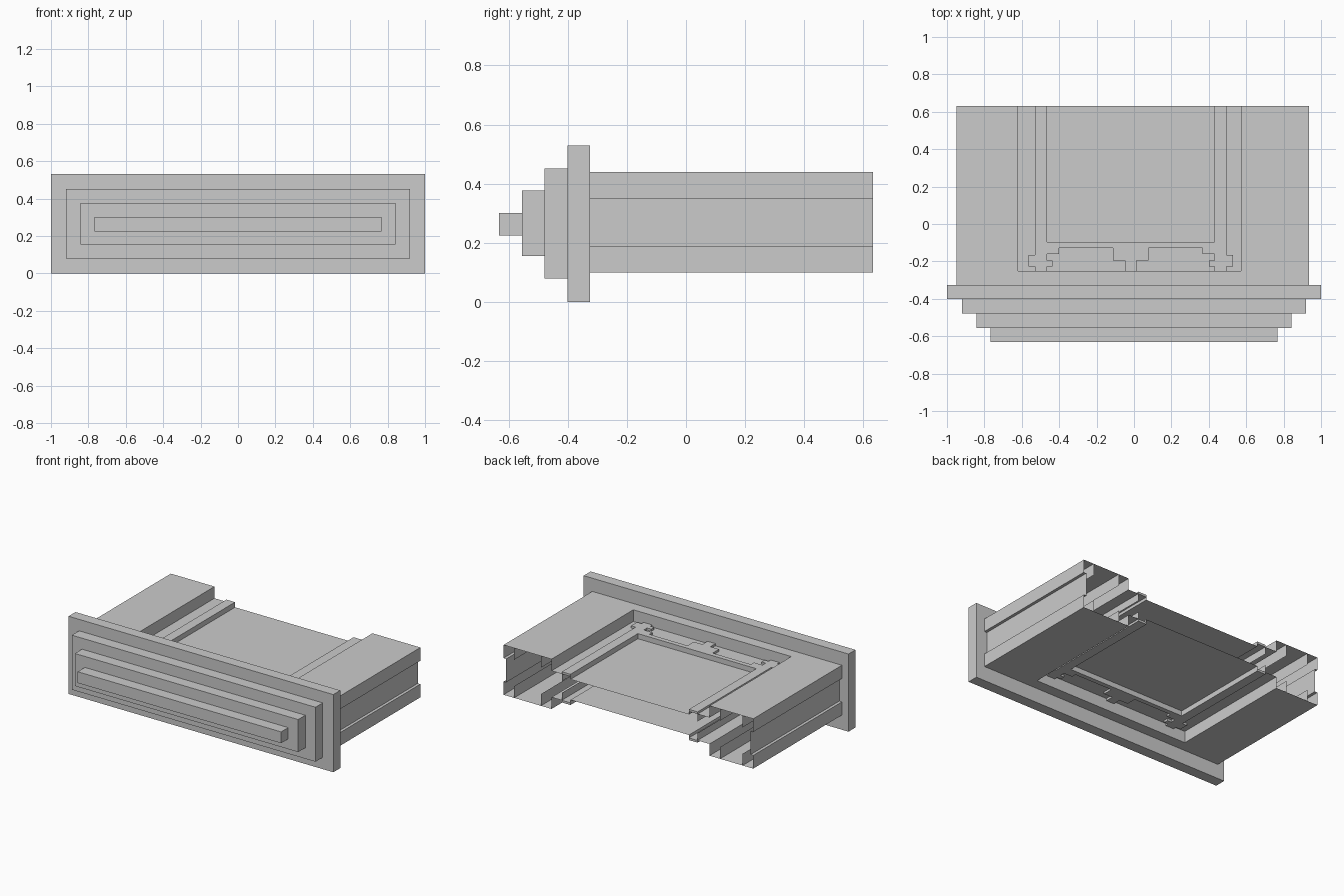
import bpy, bmesh

if "Cube" in bpy.data.objects:
    bpy.data.objects.remove(bpy.data.objects["Cube"])

YB, YF = 0.632, -0.325          # back and front ends of the body
ZM = 0.54                       # bottom half is the top half flipped: z -> ZM - z


def make(name, bm):
    bmesh.ops.remove_doubles(bm, verts=bm.verts, dist=1e-5)
    bmesh.ops.recalc_face_normals(bm, faces=bm.faces)
    me = bpy.data.meshes.new(name)
    bm.to_mesh(me)
    bm.free()
    ob = bpy.data.objects.new(name, me)
    bpy.context.collection.objects.link(ob)
    return ob


def box(name, x, y0, y1, z0, z1):
    bm = bmesh.new()
    bmesh.ops.create_cube(bm, size=1)
    for v in bm.verts:
        v.co = ((2 * x) * v.co.x, (y0 + y1) / 2 + (y1 - y0) * v.co.y,
                (z0 + z1) / 2 + (z1 - z0) * v.co.z)
    make(name, bm)


def face(bm, pts):
    bm.faces.new([bm.verts.new(p) for p in pts])


def run(bm, profile, y0, y1):
    """Sweep an open x/z profile along y as thin sheet."""
    for (xa, za), (xb, zb) in zip(profile, profile[1:]):
        face(bm, [(xa, y0, za), (xb, y0, zb), (xb, y1, zb), (xa, y1, za)])


# Stepped drawer front
box("front_panel", 1.0, -0.40, -0.325, 0.0, 0.53)
box("front_step_large", 0.92, -0.478, -0.40, 0.08, 0.452)
box("front_step_medium", 0.843, -0.555, -0.478, 0.155, 0.377)
box("front_step_small", 0.768, -0.632, -0.555, 0.225, 0.302)

BC, BH = -0.0075, 0.9425        # body centre and half width
OC, OH = -0.0235, 0.5965        # opening
FC, PH = -0.0175, 0.4475        # frame centre, centre panel half width
TOP, SHELF, LIP, PANEL = 0.44, 0.36, 0.375, 0.34
OY, PY = -0.25, -0.095          # front edges of opening and panel

# Right half of the notched frame outline (offset from frame centre, y)
half = [(.03, -.25), (.03, -.195), (.095, -.195), (.095, -.127), (.383, -.127),
        (.383, -.16), (.4475, -.16), (.4475, -.195), (.4175, -.195),
        (.4175, -.228), (.4475, -.228), (.4475, -.25), (.5125, -.25),
        (.5125, -.228), (.5475, -.228), (.5475, -.165), (.5125, -.165),
        (.5125, YB), (PH, YB), (PH, PY)]
outline = half + [(-x, y) for x, y in reversed(half)]


def shell(prefix, flip):
    def finish(name, bm):
        if flip:
            for v in bm.verts:
                v.co.z = ZM - v.co.z
        make(prefix + name, bm)

    # Deck with outer flanges, side walls, and hanging channel strips
    bm = bmesh.new()
    for s in (-1, 1):
        e, o, p = BC + s * BH, OC + s * OH, FC + s * PH
        w = e - s * 0.02
        run(bm, [(w, ZM / 2), (w, 0.35), (e, 0.35), (e, TOP), (o, TOP),
                 (o, SHELF), (p, SHELF), (p, PANEL)], OY, YB)
        run(bm, [(w, ZM / 2), (w, 0.35), (e, 0.35), (e, TOP)], YF, OY)
        for x, top, low in ((e - s * 0.08, TOP, 0.36), (o + s * 0.08, TOP, 0.36),
                            (FC + s * 0.5125, SHELF, 0.31)):
            run(bm, [(x, top), (x, low)], OY, YB)
    # Front strip of the deck, opening wall and shelf in front of the panel
    l, r = BC - BH, BC + BH
    run(bm, [(l, TOP), (r, TOP)], YF, OY)
    l, r = OC - OH, OC + OH
    face(bm, [(l, OY, TOP), (r, OY, TOP), (r, OY, SHELF), (l, OY, SHELF)])
    l, r = FC - PH, FC + PH
    run(bm, [(l, SHELF), (r, SHELF)], OY, PY)
    finish("_deck", bm)

    # Recessed centre panel
    bm = bmesh.new()
    run(bm, [(l, PANEL), (r, PANEL)], PY, YB)
    face(bm, [(l, PY, SHELF), (r, PY, SHELF), (r, PY, PANEL), (l, PY, PANEL)])
    finish("_centre_panel", bm)

    # Raised frame with notched legs
    bm = bmesh.new()
    pts = [(FC + x, y) for x, y in outline]
    face(bm, [(x, y, LIP) for x, y in pts])
    for (xa, ya), (xb, yb) in zip(pts, pts[1:] + pts[:1]):
        face(bm, [(xa, ya, LIP), (xb, yb, LIP), (xb, yb, SHELF), (xa, ya, SHELF)])
    finish("_notched_frame", bm)


shell("top", False)
shell("bottom", True)
